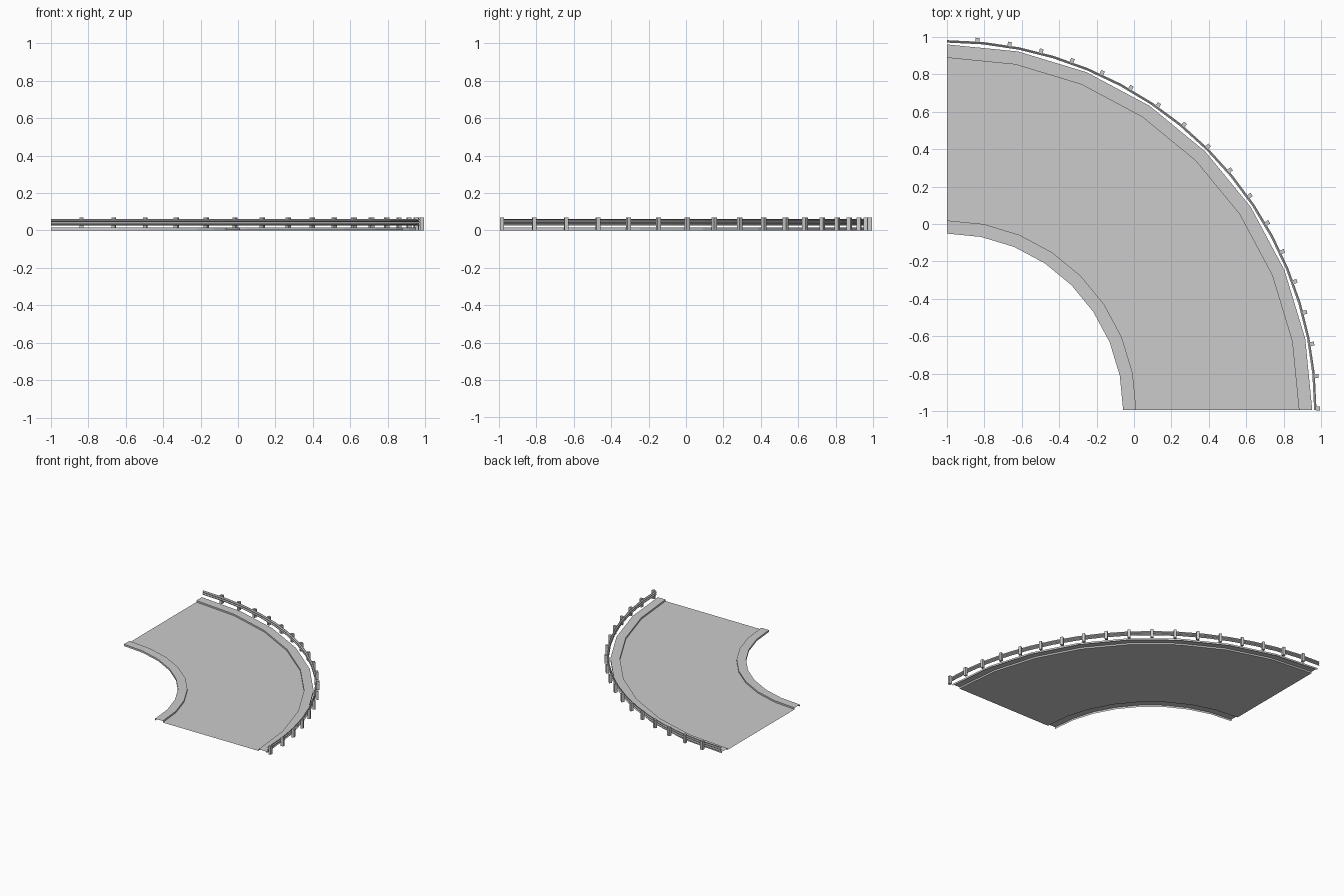
import bpy, bmesh, math

if "Cube" in bpy.data.objects:
    bpy.data.objects.remove(bpy.data.objects["Cube"])

CX, CY = -1.0, -0.993      # centre of the bend


def polar(r, deg, z):
    a = math.radians(deg)
    return (CX + r * math.sin(a), CY + r * math.cos(a), z)


def finish(name, bm):
    me = bpy.data.meshes.new(name)
    bm.to_mesh(me)
    bm.free()
    ob = bpy.data.objects.new(name, me)
    bpy.context.collection.objects.link(ob)
    return ob


def sweep(name, profile, segments, closed=False):
    """Sweep an (r, z) profile through a quarter turn."""
    bm = bmesh.new()
    rings = [[bm.verts.new(polar(r, 90 * i / segments, z)) for r, z in profile]
             for i in range(segments + 1)]
    n = len(profile)
    for a, b in zip(rings, rings[1:]):
        for j in range(n if closed else n - 1):
            k = (j + 1) % n
            bm.faces.new((a[j], b[j], b[k], a[k]))
    if closed:
        bm.faces.new(rings[0])
        bm.faces.new(rings[-1][::-1])
    bmesh.ops.recalc_face_normals(bm, faces=bm.faces)
    # open sheets face upward
    if not closed and sum(f.normal.z * f.calc_area() for f in bm.faces) < 0:
        bmesh.ops.reverse_faces(bm, faces=bm.faces)
    return finish(name, bm)


# road deck with a raised kerb on both sides
sweep("road_with_kerbs",
      [(0.942, 0), (0.942, 0.015), (1.012, 0.015), (1.012, 0.002),
       (1.881, 0.002), (1.881, 0.015), (1.952, 0.015), (1.952, 0)], 8)

# corrugated guard rail with thin W section
face = [(1.970, 0.027), (1.962, 0.033), (1.962, 0.038), (1.969, 0.044),
        (1.962, 0.050), (1.962, 0.055), (1.970, 0.061)]
back = [(r + 0.005, z) for r, z in reversed(face)]
sweep("guard_rail", face + back, 16, closed=True)

# guard rail posts along the outside
bm = bmesh.new()
for i in range(18):
    ang = 4.75 + 5 * i
    corners = []
    for z in (0, 0.068):
        for dr, dt in ((-1, -1), (1, -1), (1, 1), (-1, 1)):
            r = 1.983 + dr * 0.011
            corners.append(bm.verts.new(polar(r, ang + math.degrees(dt * 0.0105 / r), z)))
    lo, hi = corners[:4], corners[4:]
    bm.faces.new(lo[::-1])
    bm.faces.new(hi)
    for j in range(4):
        k = (j + 1) % 4
        bm.faces.new((lo[j], lo[k], hi[k], hi[j]))
bmesh.ops.recalc_face_normals(bm, faces=bm.faces)
finish("guard_rail_posts", bm)
